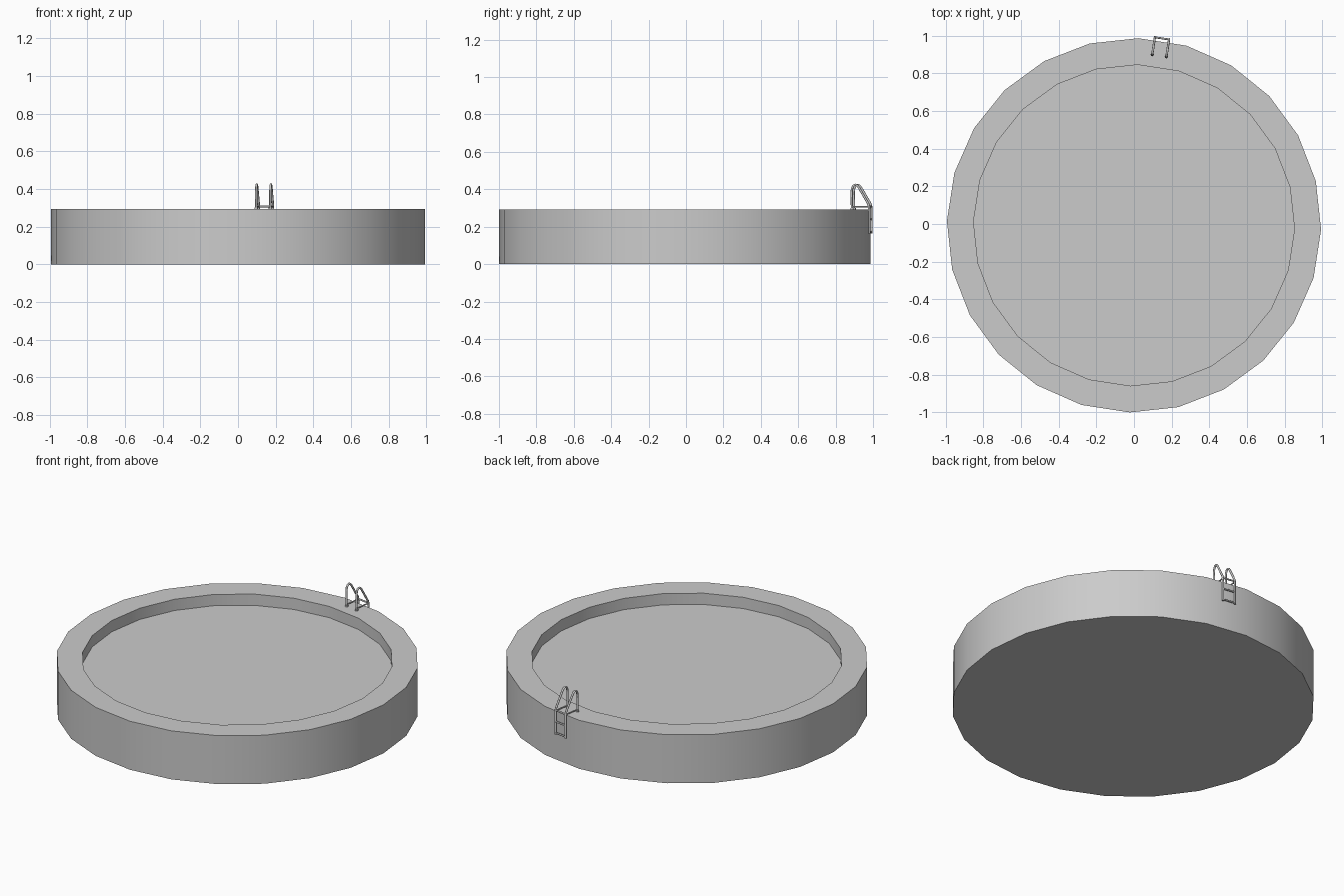
import bpy, bmesh, math
from mathutils import Vector

old = bpy.data.objects.get("Cube")
if old:
    bpy.data.objects.remove(old, do_unlink=True)

SIDES = 24
CENTRE = Vector((0.0, -0.007, 0.0))
TURN = math.radians(-1.3)          # rotation of the polygon's first corner
R_OUT, R_IN = 0.993, 0.852
TOP, WATER = 0.293, 0.225

grey = bpy.data.materials.new("light grey")
grey.use_nodes = True
grey.diffuse_color = (0.6, 0.6, 0.6, 1)
grey.node_tree.nodes["Principled BSDF"].inputs["Base Color"].default_value = (0.6, 0.6, 0.6, 1)


def finish(obj, angle):
    bpy.ops.object.select_all(action='DESELECT')
    obj.select_set(True)
    bpy.context.view_layer.objects.active = obj
    bpy.ops.object.shade_smooth_by_angle(angle=math.radians(angle))


def add_mesh(name, bm):
    bmesh.ops.recalc_face_normals(bm, faces=bm.faces)
    me = bpy.data.meshes.new(name)
    bm.to_mesh(me)
    bm.free()
    me.materials.append(grey)
    obj = bpy.data.objects.new(name, me)
    bpy.context.collection.objects.link(obj)
    return obj


def ring(bm, radius, z):
    return [bm.verts.new(CENTRE + Vector((radius * math.cos(TURN + i * math.tau / SIDES),
                                          radius * math.sin(TURN + i * math.tau / SIDES), z)))
            for i in range(SIDES)]


# Pool basin: floor, outer wall, flat rim, inner wall and water level
bm = bmesh.new()
rings = [ring(bm, r, z) for r, z in
         ((R_OUT, 0), (R_OUT, TOP), (R_IN, TOP), (R_IN, WATER))]
for a, b in zip(rings, rings[1:]):
    for i in range(SIDES):
        j = (i + 1) % SIDES
        bm.faces.new((a[i], a[j], b[j], b[i]))
bm.faces.new(rings[0])
bm.faces.new(rings[-1])
finish(add_mesh("pool_basin", bm), 30)

# Ladder frame of reference: square to one wall panel
ang = TURN + 5.5 * math.tau / SIDES
OUT = Vector((math.cos(ang), math.sin(ang), 0))
SIDE = Vector((math.sin(ang), -math.cos(ang), 0))


def place(t, r, z):
    return CENTRE + SIDE * t + OUT * r + Vector((0, 0, z))


def tube(name, points, radius):
    cu = bpy.data.curves.new(name, 'CURVE')
    cu.dimensions = '3D'
    cu.bevel_depth = radius
    cu.bevel_resolution = 2
    cu.use_fill_caps = True
    sp = cu.splines.new('POLY')
    sp.points.add(len(points) - 1)
    for p, co in zip(sp.points, points):
        p.co = (*co, 1)
    cu.materials.append(grey)
    obj = bpy.data.objects.new(name, cu)
    bpy.context.collection.objects.link(obj)
    bpy.ops.object.select_all(action='DESELECT')
    obj.select_set(True)
    bpy.context.view_layer.objects.active = obj
    bpy.ops.object.convert(target='MESH')
    finish(bpy.context.object, 50)


# Ladder rails: up from the rim, over a bend and down the outside
RAIL = [(0.910, TOP), (0.908, 0.385), (0.911, 0.407), (0.919, 0.421), (0.930, 0.424),
        (0.941, 0.418), (0.950, 0.405), (0.997, 0.325), (1.003, 0.308), (1.004, 0.163)]
T_RIGHT, T_LEFT = -0.043, 0.033
for label, t in (("right", T_RIGHT), ("left", T_LEFT)):
    tube(label + "_rail", [place(t, r, z) for r, z in RAIL], 0.006)
    tube(label + "_brace", [place(t, 0.909, 0.306), place(t, 1.003, 0.306)], 0.004)
    # Small foot flange on the rim
    tube(label + "_foot", [place(t, 0.910, TOP), place(t, 0.910, TOP + 0.008)], 0.009)

# Ladder rungs
for n, z in enumerate((0.172, 0.24, 0.308)):
    tube(f"rung_{n + 1}", [place(T_RIGHT, 1.003, z), place(T_LEFT, 1.003, z)], 0.005)
